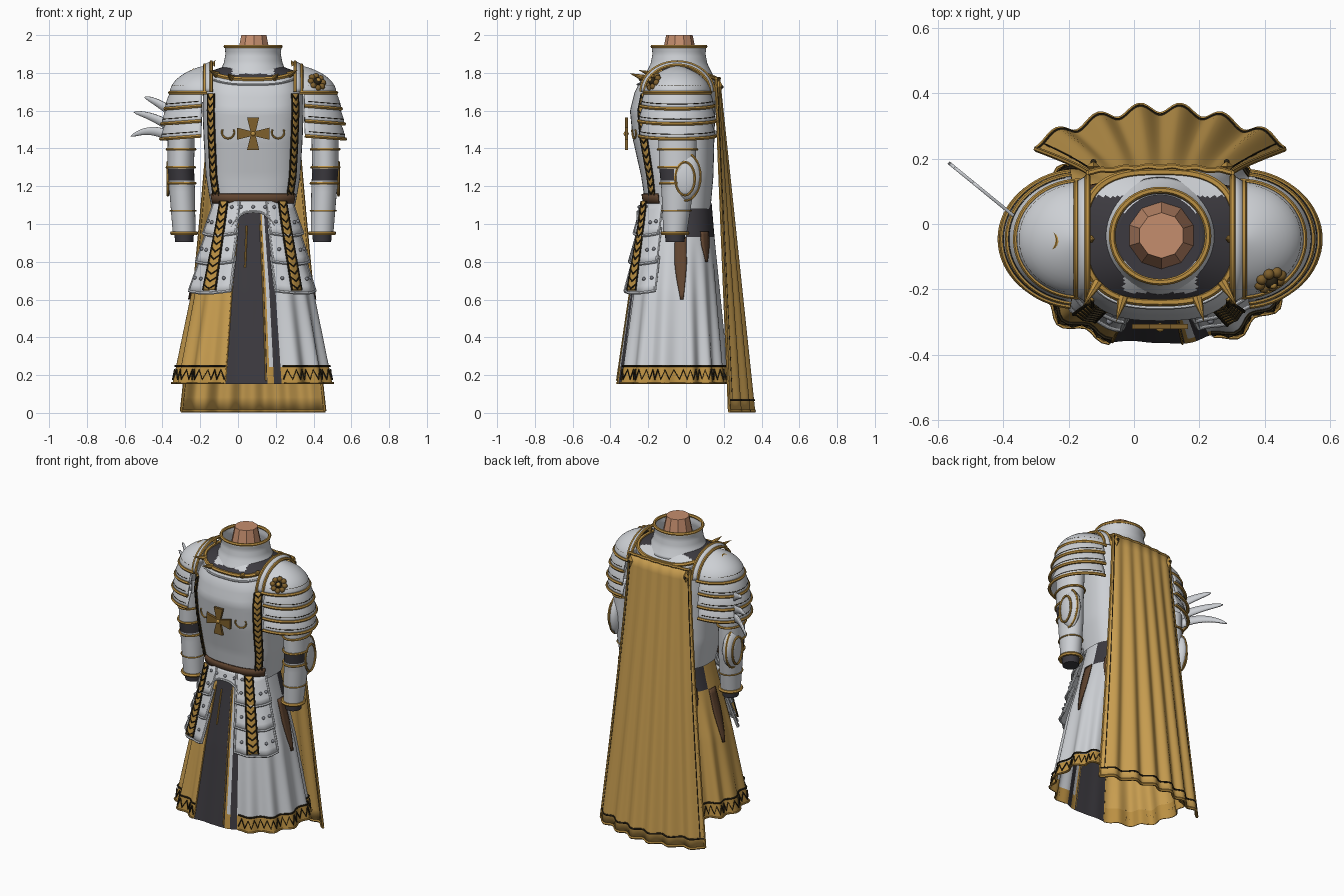
import bpy, bmesh
from math import sin, cos, pi, asin, radians
from mathutils import Vector, Matrix

cube = bpy.data.objects.get("Cube")
if cube:
    bpy.data.objects.remove(cube)
CX, CY = 0.08, -0.04


def material(name, *rgb):
    m = bpy.data.materials.new(name)
    m.use_nodes = True
    m.diffuse_color = (*rgb, 1)
    m.node_tree.nodes["Principled BSDF"].inputs["Base Color"].default_value = (*rgb, 1)
    return m


WHITE = material("white steel", .61, .63, .66)
STEEL = material("rivet steel", .22, .23, .26)
CLOTH = material("gold cloth", .58, .34, .08)
GOLD = material("gold trim", .50, .28, .055)
BRONZE = material("dark gold", .21, .115, .025)
DARK = material("dark cloth", .045, .042, .05)
BLACK = material("black trim", .025, .018, .008)
BROWN = material("brown leather", .12, .06, .03)
SKIN = material("skin", .56, .27, .155)


def finish(name, mesh, mats, thick=0, smooth=True):
    ob = bpy.data.objects.new(name, mesh)
    bpy.context.collection.objects.link(ob)
    if not mesh.materials:
        for m in mats:
            mesh.materials.append(m)
    bpy.ops.object.select_all(action='DESELECT')
    ob.select_set(True)
    bpy.context.view_layer.objects.active = ob
    if smooth:
        bpy.ops.object.shade_smooth_by_angle(angle=radians(40))
    if thick:
        mod = ob.modifiers.new("thickness", 'SOLIDIFY')
        mod.thickness, mod.offset = thick, 0
    return ob


def surf(name, f, nu, nv, *mats, rule=None, thick=0, smooth=True):
    """Sheet from a function of u and v in 0..1."""
    bm = bmesh.new()
    grid = [[bm.verts.new(f(i / nu, j / nv)) for i in range(nu + 1)] for j in range(nv + 1)]
    for j in range(nv):
        for i in range(nu):
            face = bm.faces.new((grid[j][i], grid[j][i + 1], grid[j + 1][i + 1], grid[j + 1][i]))
            if rule:
                face.material_index = rule(face.calc_center_median())
    bmesh.ops.remove_doubles(bm, verts=bm.verts, dist=1e-5)
    bmesh.ops.recalc_face_normals(bm, faces=bm.faces)
    mesh = bpy.data.meshes.new(name)
    bm.to_mesh(mesh)
    bm.free()
    return finish(name, mesh, mats, thick, smooth)


def tubes(name, lines, r, mat, closed=False):
    cu = bpy.data.curves.new(name, 'CURVE')
    cu.dimensions, cu.bevel_depth, cu.bevel_resolution, cu.use_fill_caps = '3D', r, 1, True
    for pts in lines:
        sp = cu.splines.new('POLY')
        sp.points.add(len(pts) - 1)
        sp.use_cyclic_u = closed
        for p, co in zip(sp.points, pts):
            p.co = (*co, 1)
    tmp = bpy.data.objects.new(name, cu)
    bpy.context.collection.objects.link(tmp)
    mesh = bpy.data.meshes.new_from_object(tmp.evaluated_get(bpy.context.evaluated_depsgraph_get()))
    bpy.data.objects.remove(tmp)
    mesh.materials.clear()
    return finish(name, mesh, [mat])


def balls(name, spots, r, mat, scale=(1, 1, 1)):
    bm = bmesh.new()
    for p in spots:
        bmesh.ops.create_icosphere(bm, subdivisions=2, radius=r,
                                   matrix=Matrix.Translation(p) @ Matrix.Diagonal((*scale, 1)))
    mesh = bpy.data.meshes.new(name)
    bm.to_mesh(mesh)
    bm.free()
    return finish(name, mesh, [mat])


def cone(name, p, q, r, mat, r2=0, n=8):
    d = Vector(q) - Vector(p)
    bm = bmesh.new()
    bmesh.ops.create_cone(bm, cap_ends=True, segments=n, radius1=r, radius2=r2, depth=d.length,
                          matrix=Matrix.Translation((Vector(p) + Vector(q)) / 2) @ d.to_track_quat('Z', 'Y').to_matrix().to_4x4())
    mesh = bpy.data.meshes.new(name)
    bm.to_mesh(mesh)
    bm.free()
    return finish(name, mesh, [mat], smooth=False)


def steps(a, b, n):
    return [a + (b - a) * i / n for i in range(n + 1)]


def lookup(table, z):
    for a, b in zip(table, table[1:]):
        if z <= b[0]:
            t = max(0, (z - a[0]) / (b[0] - a[0]))
            return [p + (q - p) * t for p, q in zip(a[1:], b[1:])]
    return table[-1][1:]


def power(v, e):
    return abs(v) ** e * (1 if v >= 0 else -1)


def body(table, n, a, z, off=0):
    """Point on a rounded-box body; angle 0 is the front."""
    rx, yf, yb = lookup(table, z)
    depth = (CY - yf if cos(a) > 0 else yb - CY) + off
    return Vector((CX + (rx + off) * power(sin(a), 2 / n), CY - depth * power(cos(a), 2 / n), z))


# height, half width, front, back
TORSO = [(1.08, .22, -.212, .13), (1.25, .25, -.237, .145), (1.45, .262, -.282, .15), (1.6, .268, -.297, .155),
         (1.7, .265, -.272, .155), (1.77, .24, -.235, .155), (1.82, .225, -.21, .15)]
SKIRT = [(.15, .412, -.365, .215), (.64, .32, -.295, .175), (1.0, .225, -.232, .145), (1.12, .197, -.215, .135)]


def torso(a, z, off=0):
    return body(TORSO, 2.8, a, z, off)


def skirt(a, z, off=0):
    fold = .016 * sin(15 * a) * max(0, (.95 - z) / .8) * min(1, abs(a) * 2)
    return body(SKIRT, 2.4, a, z, off + fold)


def top_z(a):
    return 1.768 + .04 * sin(a) ** 2


around = steps(-pi, pi, 72)[:-1]
# neck, collar and breastplate
cone("neck", (CX + .004, -.035, 1.78), (CX + .004, -.035, 2), .115, SKIN, .07, 10)
COLLAR = [(1.785, .185), (1.82, .166), (1.85, .152), (1.9, .142), (1.94, .147)]


def collar(u, v):
    z = 1.785 + .155 * v
    r, = lookup(COLLAR, z)
    return CX + r * cos(2 * pi * u), -.037 + r * .96 * sin(2 * pi * u), z


surf("collar", collar, 48, 12, WHITE, thick=.008)
tubes("collar_rim", [[collar(u, 1) for u in steps(0, 1, 48)[:-1]]], .01, GOLD, True)
surf("collar_lining", lambda u, v: (CX + .14 * v * cos(2 * pi * u), -.037 + .134 * v * sin(2 * pi * u), 1.84), 32, 1, DARK)
surf("shoulder_yoke", lambda u, v: torso(2 * pi * u, top_z(2 * pi * u)).lerp(
    Vector((CX + .13 * sin(2 * pi * u), CY - .13 * cos(2 * pi * u), 1.842)), v), 96, 12, DARK, WHITE,
    rule=lambda c: int(c.y > .085 or c.y > -.21 and abs(c.x - CX) < .11))
surf("breastplate", lambda u, v: torso(2 * pi * u, 1.08 + (top_z(2 * pi * u) - 1.08) * v), 72, 28, WHITE)
tubes("neckline_rim", [[torso(a, top_z(a), .004) for a in around]], .012, GOLD, True)
tubes("neckline_bead", [[torso(a, top_z(a) - .03, .004) for a in around]], .006, WHITE, True)
for a in (-.85, -.36, .36, .85):
    p = torso(a, top_z(a))
    cone("neckline_spike", p, p + Vector((sin(a) * .06, -.075, .025)), .018, GOLD)
surf("belt", lambda u, v: torso(2.2 * u - 1.1, 1.11 + .05 * v, .006), 40, 2, BROWN, thick=.012)

# chest emblem and crescents
for k in range(4):
    turn = Matrix.Rotation(k * pi / 2, 3, 'Y')
    surf("cross_arm", lambda u, v: Vector((CX, -.314, 1.478)) + turn @ Vector(
        ((u - .5) * (.022 + .042 * v), 0, .086 * v)), 1, 3, BRONZE, thick=.016, smooth=False)
balls("cross_boss", [(CX, -.317, 1.478)], .014, GOLD)
for s in (-1, 1):
    arc = []
    for t in steps(pi * .85, pi * 2.15, 14):
        x, z = .13 + .032 * cos(t), 1.485 + .032 * sin(t)
        arc.append(torso(s * asin((x / lookup(TORSO, z)[0]) ** 1.4), z, .005))
    tubes("chest_crescent", [arc], .005, GOLD)


def chevron_band(name, f, a0, a1, z0, z1, off):
    surf(name, lambda u, v: f(a0 + (a1 - a0) * u, z0 + (z1 - z0) * v, off), 4, 24, GOLD, thick=.008)
    mid, n = (a0 + a1) / 2, int((z1 - z0) / .04)
    tubes(name + "_chevrons", [[f(a0, z + .012, off + .004), f(mid, z - .012, off + .006), f(a1, z + .012, off + .004)]
                               for z in steps(z0 + .02, z1 - .02, n)], .0045, BLACK)
    tubes(name + "_edges", [[f(a, z, off + .002) for z in steps(z0, z1, 24)] for a in (a0, a1)], .005, BLACK)


# skirt with coloured panels and hem
def skirt_colour(c):
    t = (c.x - CX) / lookup(SKIRT, c.z)[0]
    if c.y < CY and (-.36 < t < .17 or .27 < t < .37):
        return 1
    if c.z > .94 and c.y > 0:
        return 1
    return 2 if c.z < .25 or .17 <= t <= .2 and c.y < CY else (3 if t < 0 else 0)


surf("skirt", lambda u, v: skirt(2 * pi * u - pi, .152 + .96 * v), 240, 32, WHITE, DARK, GOLD, CLOTH, rule=skirt_colour)
hem = steps(.34, 2 * pi - .3, 100)
tubes("hem_zigzag", [[skirt(a if a < pi else a - 2 * pi, .178 + .05 * (i % 2), .005) for i, a in enumerate(hem)]], .0045, BLACK)
for z, m in ((.158, GOLD), (.248, BLACK)):
    tubes("hem_edge", [[skirt(a if a < pi else a - 2 * pi, z, .006) for a in hem]], .005, m)
tubes("panel_thread", [[skirt(-.1, z, .005) for z in steps(.77, .99, 6)]], .005, GOLD)
tubes("panel_edges", [[skirt(a, z, .003) for z in steps(.17, 1.0, 20)] for a in (-.285, .115)], .004, GOLD)
for s in (-1, 1):
    for a0, z0, z1, w in ((1.62, .6, .93, .21), (2.3, .8, .96, .32)):
        surf("side_strap", lambda u, v: skirt(s * (a0 + (u - .5) * w * min(1, .25 + 1.3 * v)),
                                              z0 + (z1 - z0) * v, .008), 3, 10, BROWN, thick=.006)


# arched waist plate
def fauld_low(a):
    return 1.065 - .1 * min(1, abs(a) / .42) ** 2.5


surf("waist_plate", lambda u, v: skirt(1.5 * u - .75, fauld_low(1.5 * u - .75) * (1 - v) + 1.12 * v, .03 - .012 * v),
     40, 5, WHITE, thick=.008)
tubes("waist_plate_rim", [[skirt(a, fauld_low(a), .034) for a in steps(-.75, .75, 40)]], .007, WHITE)
balls("waist_rivets", [skirt(a, 1.09, .028) for a in steps(-.65, .65, 6)], .01, STEEL)

for s in (-1, 1):
    # hip lames with chevron strip
    for z0, z1, o0, o1 in ((.95, 1.12, .042, .02), (.8, .98, .04, .02), (.645, .83, .036, .018)):
        def lame(u, v, e=0):
            return skirt(s * (.27 + .92 * u), z0 - .012 * sin(pi * u) + (z1 - z0) * v, o0 + (o1 - o0) * v + e)
        surf("hip_lame", lame, 16, 5, WHITE, thick=.008)
        rim = [lame(0, v) for v in steps(1, .1, 5)] + [lame(u, 0) for u in steps(0, 1, 16)] + [lame(1, v) for v in steps(.1, 1, 5)]
        tubes("hip_lame_rim", [rim], .008, WHITE)
        balls("hip_rivets", [lame(u, .4, .006) for u in (.15, .72, .9)], .01, STEEL)
    chevron_band("hip_band", skirt, s * .52, s * .74, .65, 1.12, .044)
    chevron_band("chest_band", torso, s * .74, s * .97, 1.15, 1.69, .006)

    # arms: height, centre, half width, half depth, centre depth
    ARM = [(.95, .365, .06, .062, -.058), (1.18, .376, .068, .085, -.045), (1.3, .383, .07, .097, -.045), (1.5, .38, .072, .102, -.045)]

    def arm(a, z, off=0):
        c, rx, ry, y = lookup(ARM, z)
        return Vector((CX + s * c + (rx + off) * cos(a), y + (ry + off) * sin(a), z))
    surf("arm", lambda u, v: arm(2 * pi * u, .95 + .55 * v), 32, 55, WHITE, DARK,
         rule=lambda c: int(1.23 < c.z < 1.29 and c.y < -.07))
    surf("cuff", lambda u, v: arm(2 * pi * u, .95, -.008) * (1 - v) + Vector(
        (CX + s * .365 + .048 * cos(2 * pi * u), -.058 + .05 * sin(2 * pi * u), .905)) * v, 24, 2, DARK)
    surf("cuff_end", lambda u, v: (CX + s * .365 + .048 * v * cos(2 * pi * u), -.058 + .05 * v * sin(2 * pi * u), .905), 24, 1, DARK)
    for z, r in ((.952, .011), (1.07, .004), (1.395, .007)):
        tubes("arm_ring", [[arm(a, z, .004) for a in steps(0, 2 * pi, 32)[:-1]]], r, GOLD, True)
    tubes("elbow_gap_trim", [[arm(a, z, .004) for a in steps(pi, 2 * pi, 16)] for z in (1.215, 1.3)], .007, GOLD)

    # elbow guard with outer outline and raised oval
    balls("elbow_guard", [(CX + s * .415, -.005, 1.25)], .1, WHITE, (.43, .88, 1.35))
    for x, ry, rz, cz in ((.425, .082, .126, 1.25), (.452, .052, .088, 1.24)):
        tubes("elbow_ring", [[(CX + s * x, -.005 + ry * cos(a), cz + rz * sin(a)) for a in steps(0, 2 * pi, 28)[:-1]]],
              .007, GOLD, True)

    # shoulder dome and lames
    PX, PY = .245, -.046

    def dome(u, v, k=1):
        a, e = radians(90) * (2 * u - 1), v * pi / 2
        w = k * cos(e) ** 1.45
        return Vector((CX + s * (PX + .192 * w * cos(a)), PY + .172 * w * sin(a), 1.695 + .14 * k * sin(e)))
    surf("shoulder_dome", dome, 28, 12, WHITE, thick=.008)
    tubes("shoulder_dome_rim", [[dome(u, 0, 1.02) for u in steps(0, 1, 28)]], .01, GOLD)
    tubes("shoulder_dome_line", [[dome(u, .16, 1.01) for u in steps(.08, .92, 26)]], .0025, BLACK)

    def flange(u, v):
        r, a = 1 + .12 * v, pi * u
        return CX + s * (PX + .012 - .035 * v), PY - .172 * r * cos(a), 1.7 + .142 * r * sin(a)
    surf("shoulder_flange", flange, 24, 2, WHITE, thick=.008)
    tubes("shoulder_flange_rims", [[flange(u, v) for u in steps(0, 1, 24)] for v in (0, 1)], .009, GOLD)
    cone("shoulder_point", (CX + s * .215, PY, 1.84), (CX + s * .2, PY, 1.868), .014, GOLD)
    for z, rx, ry in ((1.61, .218, .192), (1.53, .235, .203), (1.45, .24, .2)):
        def plate(u, v, e=0):
            a, k = radians(83) * (2 * u - 1), e - .034 * v ** 1.5
            return Vector((CX + s * (PX + (rx + k) * cos(a)), PY + (ry + k) * sin(a), z + .1 * v + .018 * (1 - cos(a))))
        surf("shoulder_lame", plate, 32, 5, WHITE, thick=.008)
        tubes("shoulder_lame_rim", [[plate(u, 0, .003) for u in steps(0, 1, 32)]], .01, GOLD)
        tubes("shoulder_lame_line", [[plate(u, .25, .003) for u in steps(.03, .97, 30)]], .0025, BLACK)

# shoulder ornaments: rosette on the left, crescent and curved blades on the right
hub, n = Vector((.418, -.172, 1.752)), Vector((.4, -.75, .5)).normalized()
side = n.orthogonal().normalized()
petals = [hub + Matrix.Rotation(k * pi / 4, 3, n) @ side * .036 for k in range(8)]
balls("rosette_petals", petals, .017, BRONZE)
balls("rosette_hub", [hub + n * .006], .022, BLACK)
balls("rosette_centre", [hub + n * .02], .012, GOLD)
tubes("shoulder_crescent", [[(-.26 + .025 * cos(a), -.05 + .03 * sin(a), 1.795 + .022 * cos(a)) for a in steps(-2, 2.4, 14)]], .006, GOLD)
for tip, z0, z1, z2 in ((.66, 1.59, 1.645, 1.672), (.92, 1.51, 1.575, 1.592), (1, 1.455, 1.525, 1.462)):
    def blade(u, v):
        t = u * tip
        z = z0 * (1 - u) ** 2 + 2 * z1 * u * (1 - u) + z2 * u * u
        return -.35 - .218 * t, .01 + .178 * t, z + (v - .5) * .06 * (1 - u) ** .5
    surf("shoulder_blade", blade, 14, 2, WHITE, thick=.01)


# cape
def cape(u, v, e=0):
    w = 1 - v
    fold = -.016 * cos(12 * pi * u) * (.15 + .85 * w)
    return Vector((CX + (u - .5) * (.44 + .32 * w ** 1.2), .16 + .015 * sin(pi * u) + w * (.085 + .09 * sin(pi * u)) + fold + e, .01 + 1.76 * v))


surf("cape", cape, 96, 24, CLOTH, thick=.008)
tubes("cape_hem", [[cape(u, v) for u in steps(0, 1, 72)] for v in (0, 1)], .009, GOLD)
tubes("cape_sides", [[cape(u, v) for v in steps(0, 1, 20)] for u in (0, 1)], .008, GOLD)
tubes("cape_hem_line", [[cape(u, .033, .004) for u in steps(0, 1, 72)]], .006, BLACK)
tubes("cape_side_lines", [[cape(u, v, .004) for v in steps(.03, 1, 20)] for u in (.025, .975)], .003, BLACK)
for u in (.04, .96):
    p = cape(u, .975, .012)
    for d in (-1, 1):
        cone("cape_brooch", p, p + Vector((0, 0, d * .042)), .02, GOLD, 0, 4)
    balls("brooch_stone", [p + Vector((0, .014, 0))], .009, BLACK)
